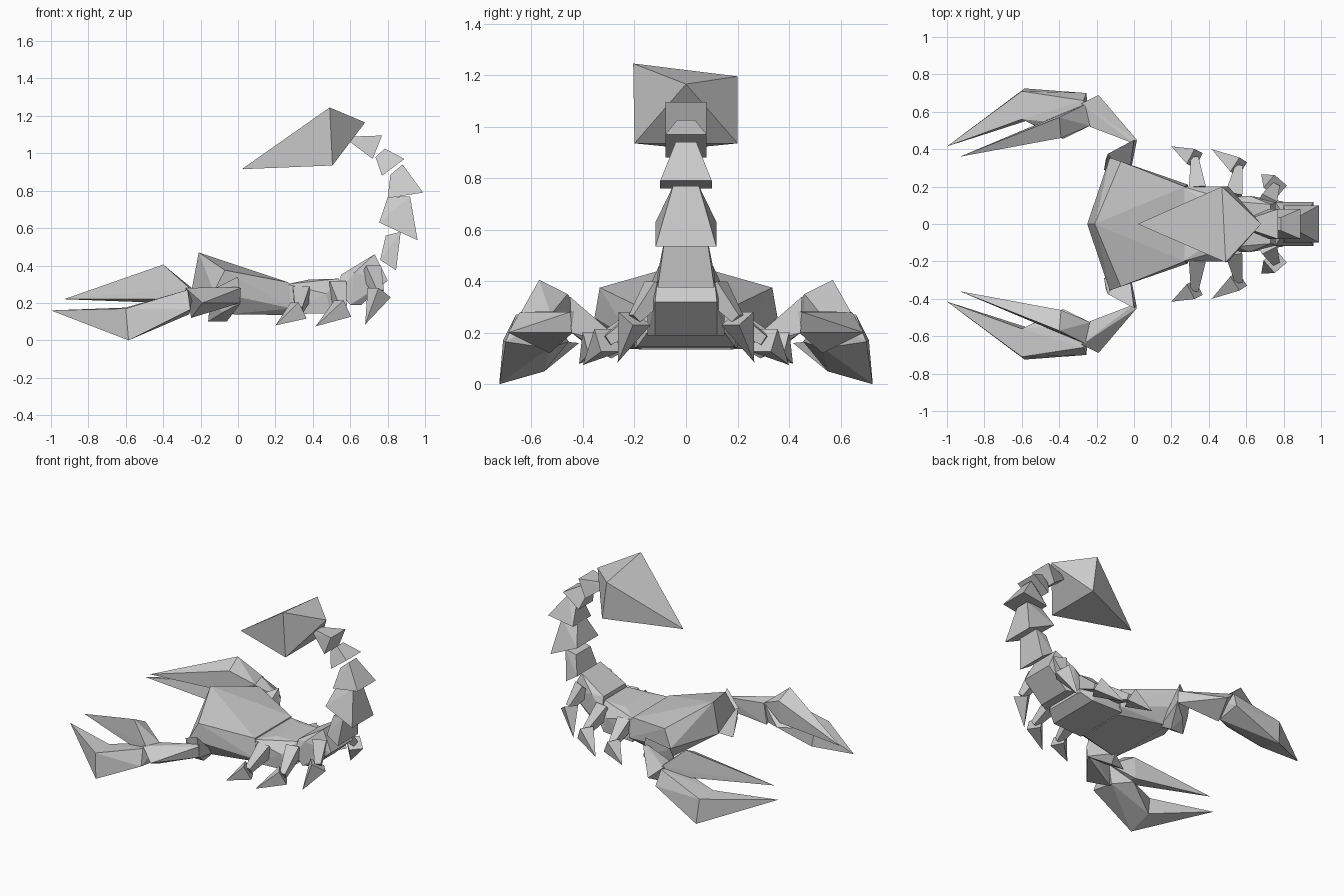
import bpy, bmesh
from mathutils import Vector


def hull(name, pts):
    """Faceted solid wrapped around a few corner points."""
    bm = bmesh.new()
    for p in pts:
        bm.verts.new(p)
    r = bmesh.ops.convex_hull(bm, input=bm.verts)
    loose = [v for v in bm.verts if not v.link_faces]
    bmesh.ops.delete(bm, geom=loose, context='VERTS')
    bmesh.ops.dissolve_limit(bm, angle_limit=0.02, verts=bm.verts, edges=bm.edges)
    bmesh.ops.recalc_face_normals(bm, faces=bm.faces)
    me = bpy.data.meshes.new(name)
    bm.to_mesh(me)
    bm.free()
    ob = bpy.data.objects.new(name, me)
    bpy.context.collection.objects.link(ob)
    return ob


def both(pts):
    return [(x, s * y, z) for x, y, z in pts for s in (1, -1)]


def pair(name, pts):
    for s, side in ((1, "left"), (-1, "right")):
        hull(f"{name}_{side}", [(x, s * y, z) for x, y, z in pts])


def ring(c, d, w, h):
    """Four corners around c, square to direction d."""
    d = Vector(d).normalized()
    u = d.cross(Vector((0, 0, 1))).normalized()
    v = d.cross(u)
    return [tuple(Vector(c) + u * a * w + v * b * h) for a in (1, -1) for b in (1, -1)]


# head shield
hull("head_shield", [(-.21, 0, .47), (-.25, 0, .26)] + both([
    (-.07, .335, .375), (-.13, .355, .26), (.27, .2, .31), (.29, .21, .17),
    (-.06, .26, .14), (.27, .17, .135)]))

# abdomen: chunky plates stepping up into the tail
hull("abdomen_front", both([
    (.26, .2, .30), (.27, .2, .14), (.47, .2, .25), (.5, .19, .145),
    (.38, .12, .325), (.54, .12, .33), (.57, .15, .2)]))
hull("abdomen_rear", both([
    (.55, .12, .35), (.54, .15, .26), (.6, .15, .19), (.66, .12, .19),
    (.62, .15, .36), (.73, .105, .46), (.80, .12, .32)]))

# tail segments: lower edge pair + half width, upper edge pair + half width
tail = [
    ((.76, .43), (.845, .375), .11, (.79, .56), (.87, .58), .08),
    ((.755, .63), (.96, .535), .118, (.80, .765), (.92, .77), .05),
    ((.80, .76), (.99, .79), .10, (.815, .885), (.88, .94), .04),
    ((.77, .88), (.89, .97), .08, (.735, .98), (.785, 1.025), .035),
    ((.72, .97), (.77, 1.095), .08, (.60, 1.06), (.62, 1.09), .03),
]
for i, (a, b, w, c, d, v) in enumerate(tail):
    hull(f"tail_segment_{i + 1}", both([(a[0], w, a[1]), (b[0], w, b[1]),
                                        (c[0], v, c[1]), (d[0], v, d[1])]))

# stinger
hull("stinger", [(.02, 0, .915), (.68, 0, 1.165), (.49, -.205, 1.245), (.47, .2, 1.195),
                 (.505, .2, .935), (.505, -.2, .935)])

# walking legs: hip, knee, foot
legs = [((.34, .18, .25), (.325, .35, .16), (.2, .415, .08)),
        ((.53, .14, .28), (.56, .305, .17), (.415, .4, .075)),
        ((.71, .11, .37), (.755, .2, .255), (.68, .265, .085))]
for i, (hip, knee, foot) in enumerate(legs):
    h, k, f = Vector(hip), Vector(knee), Vector(foot)
    pair(f"leg_{i + 1}_upper", ring(h, k - h, .045, .045) + ring(k, k - h, .02, .02))
    pair(f"leg_{i + 1}_lower", ring(k, f - k, .045, .05) + [foot])

# arms
pair("upper_arm", [(-.16, .29, .1), (-.06, .29, .1), (-.14, .375, .27), (-.15, .35, .2),
                   (-.03, .22, .14), (0, .45, .34), (.015, .445, .2), (-.08, .38, .15)])
pair("forearm", [(-.19, .69, .2), (-.28, .645, .28), (-.235, .52, .27), (-.25, .53, .12),
                 (.015, .45, .28), (0, .43, .285), (.01, .44, .2)])

# claws: palm, long fixed finger, upper movable finger
elbow = [(-.585, .725, 0), (-.6, .71, .17), (-.58, .55, .05), (-.6, .56, .175)]
pair("claw_palm", elbow + [(-.255, .70, .165), (-.27, .66, .27), (-.235, .525, .27),
                           (-.26, .53, .14), (-.38, .455, .165)])
pair("claw_fixed_finger", elbow + [(-1, .415, .16)])
pair("claw_moving_finger", [(-.93, .36, .22), (-.4, .57, .405), (-.39, .46, .35),
                            (-.26, .64, .28), (-.235, .525, .27), (-.4, .46, .2),
                            (-.36, .6, .22)])
